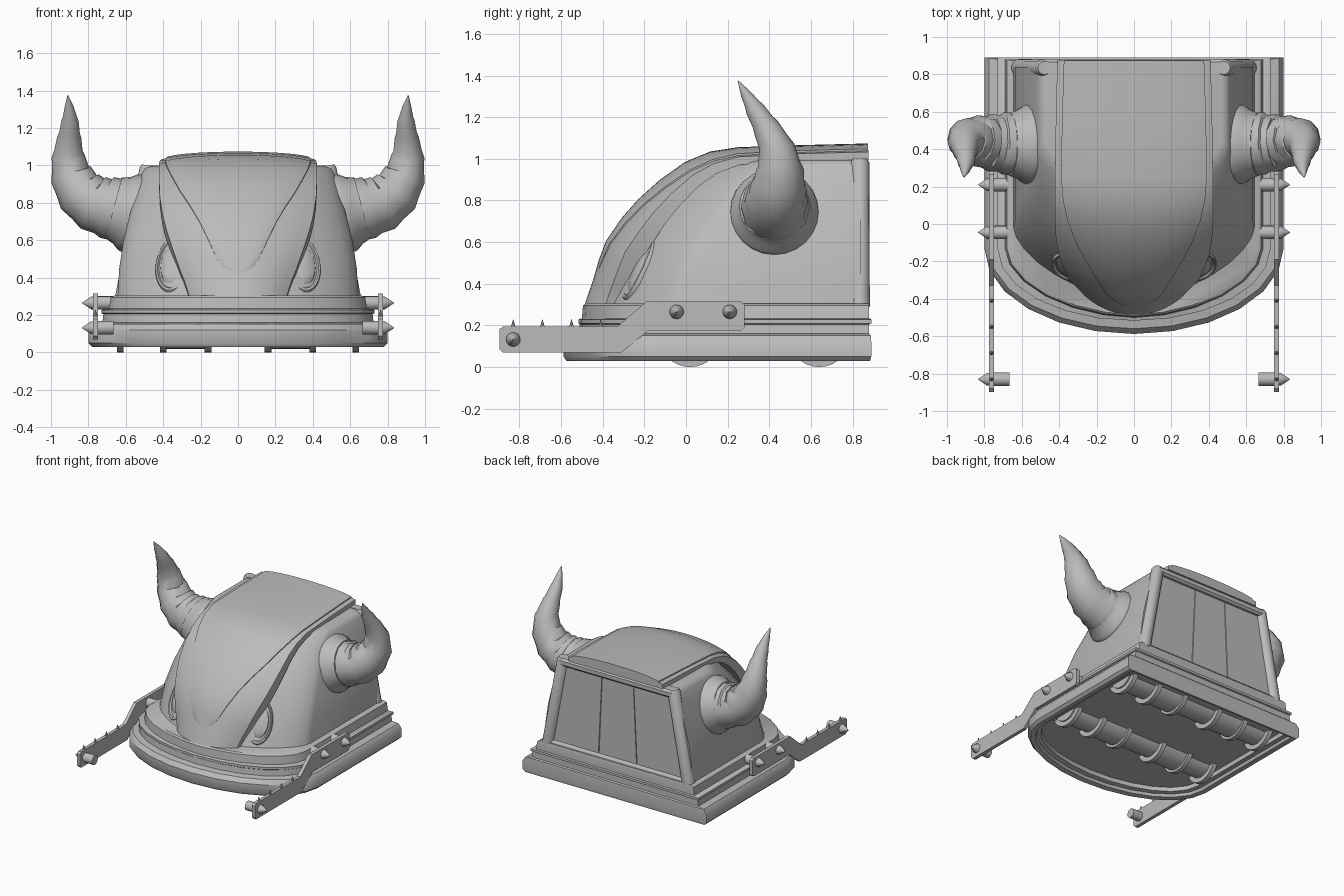
import bpy, bmesh, math
from mathutils import Vector

cube = bpy.data.objects.get("Cube")
if cube:
    bpy.data.objects.remove(cube, do_unlink=True)

grey = bpy.data.materials.new("plain grey")
grey.use_nodes = True
GREY = (0.5, 0.5, 0.5, 1)
grey.diffuse_color = GREY
grey.node_tree.nodes["Principled BSDF"].inputs["Base Color"].default_value = GREY


def loft(name, rings, sharp=38):
    """Skin a list of equal closed rings, cap both ends, smooth by angle."""
    bm = bmesh.new()
    rows = [[bm.verts.new(p) for p in ring] for ring in rings]
    n = len(rows[0])
    for a, b in zip(rows, rows[1:]):
        for i in range(n):
            j = (i + 1) % n
            bm.faces.new((a[i], a[j], b[j], b[i]))
    bm.faces.new(rows[0])
    bm.faces.new(rows[-1])
    bmesh.ops.recalc_face_normals(bm, faces=bm.faces)
    for f in bm.faces:
        f.smooth = True
    for e in bm.edges:
        e.smooth = e.calc_face_angle(0) < math.radians(sharp)
    me = bpy.data.meshes.new(name)
    bm.to_mesh(me)
    bm.free()
    me.materials.append(grey)
    ob = bpy.data.objects.new(name, me)
    bpy.context.collection.objects.link(ob)
    return ob


def tube(name, pts, radii, sides=16):
    """Round skin along a path that is never parallel to y."""
    pts = [Vector(p) for p in pts]
    rings = []
    for k, (p, r) in enumerate(zip(pts, radii)):
        t = (pts[min(k + 1, len(pts) - 1)] - pts[max(k - 1, 0)]).normalized()
        u = t.cross(Vector((0, 1, 0))).normalized()
        v = t.cross(u)
        angles = [math.tau * i / sides for i in range(sides)]
        rings.append([p + r * (u * math.cos(a) + v * math.sin(a)) for a in angles])
    return loft(name, rings)


def u_plan(w, front, c, back, z, n=2.0, steps=16):
    """Plan outline: square back, straight sides, rounded front."""
    ring = [(w, back, z)]
    for i in range(steps + 1):
        a = math.pi * i / steps
        s, q = math.cos(a), math.sin(a)
        x = math.copysign(abs(s) ** (2 / n), s)
        ring.append((w * x, c - (c - front) * max(q, 0) ** (2 / n), z))
    return ring + [(-w, back, z)]


# Stepped base with a hollow underside: half width, front, back, height
base = [(.70, -.485, .83, .09), (.705, -.49, .835, .06), (.735, -.525, .86, .055),
        (.745, -.535, .865, .035), (.78, -.575, .885, .03),
        (.80, -.588, .89, .05), (.80, -.588, .89, .12), (.775, -.56, .888, .152),
        (.725, -.515, .88, .16), (.72, -.51, .88, .205), (.73, -.517, .89, .21),
        (.73, -.517, .89, .228), (.69, -.50, .88, .234), (.68, -.495, .88, .295),
        (.66, -.485, .875, .305)]
loft("base", [u_plan(w, f, -.13, b, z, n=1.85 if z > .23 else 2, steps=12)
              for w, f, b, z in base])

# Body shell: half width, front, start of the rounding, height
body = [(.645, -.42, -.03, .28), (.635, -.345, .02, .45), (.612, -.275, .10, .6),
        (.575, -.18, .20, .75), (.538, -.04, .31, .88), (.513, .08, .40, .96),
        (.497, .14, .43, .985), (.47, .18, .45, .995)]
loft("body", [u_plan(w, f, c, .84, z, 1.6) for w, f, c, z in body])

# Hood: y, z, half width of the hood, half width of its raised panel
hood = [(-.49, .29, .25, 0), (-.463, .37, .272, 0), (-.442, .43, .292, .03),
        (-.43, .46, .305, .085), (-.412, .51, .322, .115), (-.375, .6, .35, .155),
        (-.30, .71, .382, .205), (-.22, .80, .404, .255), (-.12, .89, .418, .31),
        (0, .975, .422, .355), (.12, 1.025, .422, .38), (.25, 1.045, .422, .39),
        (.55, 1.055, .418, .385), (.875, 1.063, .41, .375)]


def hood_rings(panel):
    rings = []
    for k, (y, z, hw, pw) in enumerate(hood):
        a, b = hood[max(k - 1, 0)], hood[min(k + 1, len(hood) - 1)]
        t = Vector((0, b[0] - a[0], b[1] - a[1])).normalized()
        out = Vector((0, -t.z, t.y))
        fore = min(1, max(0, (.3 - y) / .6))
        drop = .025 + .065 * fore
        width = pw if panel else hw
        if width == 0:
            continue

        def point(x, lift):
            return Vector((x, y, z)) + out * (lift - drop * abs(x / hw) ** 2.2)
        lift, depth = 0, -.04 - .05 * fore
        if panel:
            lift, depth = min(.011, .08 * (z - .41)), -.02
        us = [i / 8 for i in range(-8, 9)]
        ring = [point(width * u, lift - .005 * u ** 8) for u in us]
        rings.append([point(-width, depth)] + ring + [point(width, depth)])
    return rings


loft("hood", hood_rings(False))
loft("hood_raised_panel", hood_rings(True))

# Rear frame and three door panels
header = [(.805, .94), (.865, .94), (.88, .955), (.88, .985), (.865, 1.0), (.805, 1.0)]
loft("rear_header", [[(x, y, z) for y, z in header] for x in (-.49, .49)])
tube("rear_sill", [(-.6, .84, .305), (.6, .84, .305)], [.025] * 2)


def rear_edge(x, z):
    return x * (1 - .28 * (z - .3))


for k, (x0, x1) in enumerate([(-.60, -.17), (-.164, .164), (.17, .60)]):
    rings = []
    for z in (.32, .95):
        a, b = [rear_edge(x, z) for x in (x0, x1)]
        rings.append([(a, .83, z), (b, .83, z), (b, .848, z), (a, .848, z)])
    loft(f"rear_panel_{k + 1}", rings)

# Axles with drums and rings under the floor
for end, y in (("front", .02), ("rear", .64)):
    tube(end + "_axle", [(-.66, y, .15), (.66, y, .15)], [.115] * 2, 24)
    for x in (-.28, .28):
        tube(end + "_drum", [(x - .12, y, .15), (x + .12, y, .15)], [.132] * 2, 24)
    for x in (-.63, -.4, -.16, .16, .4, .63):
        tube(end + "_axle_ring", [(x - .018, y, .15), (x + .018, y, .15)],
             [.15] * 2, 32)

# Side arm outline (y, z)
arm = [(-.88, .07), (-.31, .07), (-.18, .175), (.265, .175), (.28, .19),
       (.28, .30), (.265, .315), (-.19, .315), (-.33, .195), (-.88, .195),
       (-.897, .18), (-.897, .087)]
# Horn path: x, y, z, radius
horn = [(.70, .43, .775, .160), (.775, .435, .80, .147), (.845, .445, .86, .132),
        (.892, .452, .95, .110), (.908, .435, 1.05, .085), (.902, .385, 1.15, .062),
        (.898, .33, 1.24, .044), (.903, .285, 1.315, .024), (.91, .25, 1.375, .002)]
# Lamp rings from rim to lens: relative radius, height
lamp = [(1, -.05), (1, .002), (.96, .01), (.88, .008), (.80, -.006), (.74, -.006),
        (.68, .006), (.45, .016), (.2, .02), (.02, .021)]

for side, s in (("left", 1), ("right", -1)):
    # Corner post
    tube(side + "_rear_post", [(s * .61, .835, .29), (s * .481, .835, .98), (s * .478, .835, 1.0)],
         [.048, .046, .036])

    # Horn socket and ridged horn
    tube(side + "_horn_socket",
         [(s * x, .425, z) for x, z in ((.44, .705), (.565, .745), (.59, .752),
                                        (.62, .76), (.665, .772))],
         [.2, .214, .208, .185, .168], 24)
    pts, radii = [Vector((s * .58, .43, .75))], [.168]
    for k, (x, y, z, r) in enumerate(horn):
        p = Vector((s * x, y, z))
        pts.append(p)
        if k < 7:
            following = horn[k + 1]
            ahead = Vector((s * following[0], following[1], following[2]))
            radii.append(r * 1.04)
            pts.append(p.lerp(ahead, .3))
            radii.append((r * .7 + following[3] * .3) * .97)
        else:
            radii.append(r)
    tube(side + "_horn", pts, radii, 12)

    # Lamp set on the body flank
    n = Vector((s * .25, -.86, .43)).normalized()
    u = Vector((0, 0, 1)).cross(n).normalized()
    v = n.cross(u)
    centre = Vector((s * .345, -.225, .472))
    rings = []
    for r, h in lamp:
        angles = [math.tau * i / 32 for i in range(32)]
        rings.append([centre + n * h + r * (u * .098 * math.cos(a) + v * .165 * math.sin(a))
                      for a in angles])
    loft(side + "_lamp", rings)

    # Arm plate, studs and small top spikes
    loft(side + "_arm", [[(s * x, y, z) for y, z in arm] for x in (.748, .775)])
    for y, z, inner in ((-.83, .132, .665), (-.045, .265, .665), (.21, .265, .665)):
        tube(side + "_arm_peg", [(s * inner, y, z), (s * .75, y, z)], [.036] * 2)
        tube(side + "_arm_stud", [(s * .77, y, z), (s * .785, y, z), (s * .835, y, z)],
             [.034, .034, .001])
    for y in (-.83, -.69, -.55, -.41):
        tube(side + "_arm_spike", [(s * .762, y, .19), (s * .762, y, .228)], [.012, .001], 8)
